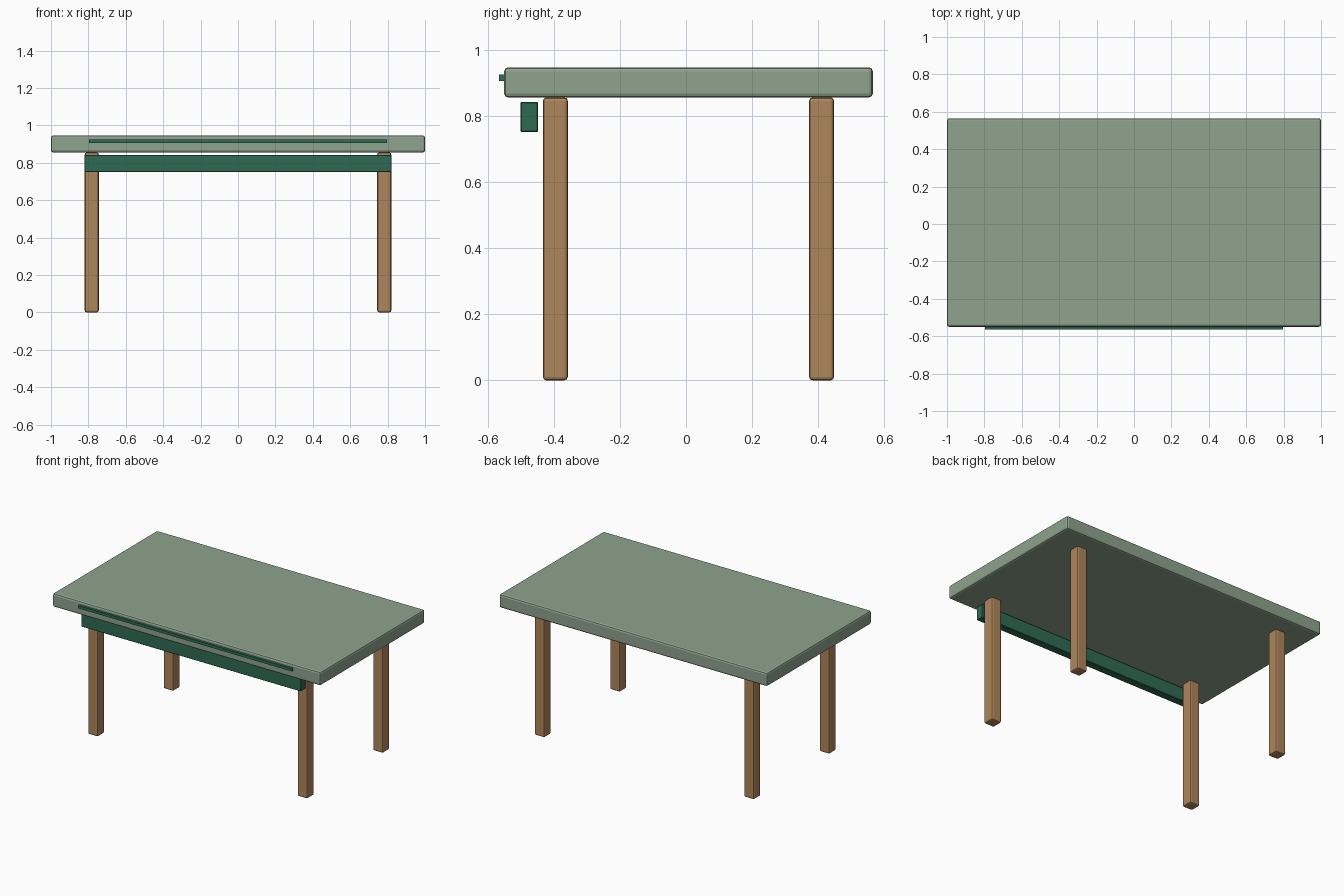
import bpy

if "Cube" in bpy.data.objects:
    bpy.data.objects.remove(bpy.data.objects["Cube"])


def material(name, rgb):
    """Flat material from 0-255 sRGB values, converted to linear."""
    m = bpy.data.materials.new(name)
    lin = [((c / 255 + 0.055) / 1.055) ** 2.4 for c in rgb]
    m.diffuse_color = (*lin, 1)
    m.use_nodes = True
    m.node_tree.nodes["Principled BSDF"].inputs["Base Color"].default_value = m.diffuse_color
    return m


def box(name, lo, hi, mat, bevel=0.0, segments=2):
    """Box between two corners, with optional rounded edges."""
    bpy.ops.mesh.primitive_cube_add(
        size=1, location=[(a + b) / 2 for a, b in zip(lo, hi)])
    ob = bpy.context.object
    ob.name = name
    ob.scale = [b - a for a, b in zip(lo, hi)]
    bpy.ops.object.transform_apply(location=False, rotation=False, scale=True)
    ob.data.materials.append(mat)
    if bevel:
        mod = ob.modifiers.new("rounded_edges", "BEVEL")
        mod.width = bevel
        mod.segments = segments
    return ob


sage = material("sage_green", (143, 163, 142))
wood = material("warm_wood", (175, 134, 91))
green = material("dark_green", (47, 107, 84))

# Table top
box("table_top", (-1, -0.55, 0.855), (1, 0.565, 0.946), sage, 0.012)

# Four square legs
H = 0.0375
for side, x in (("left", -0.782), ("right", 0.782)):
    for end, y in (("front", -0.395), ("back", 0.41)):
        box(f"{end}_{side}_leg", (x - H, y - H, 0), (x + H, y + H, 0.855),
            wood, 0.01)

# Front rail below the top
box("front_rail", (-0.82, -0.5, 0.75), (0.82, -0.447, 0.842), green, 0.003, 1)

# Thin trim strip on the front edge of the top
box("front_trim", (-0.797, -0.565, 0.905), (0.797, -0.545, 0.924), green)
